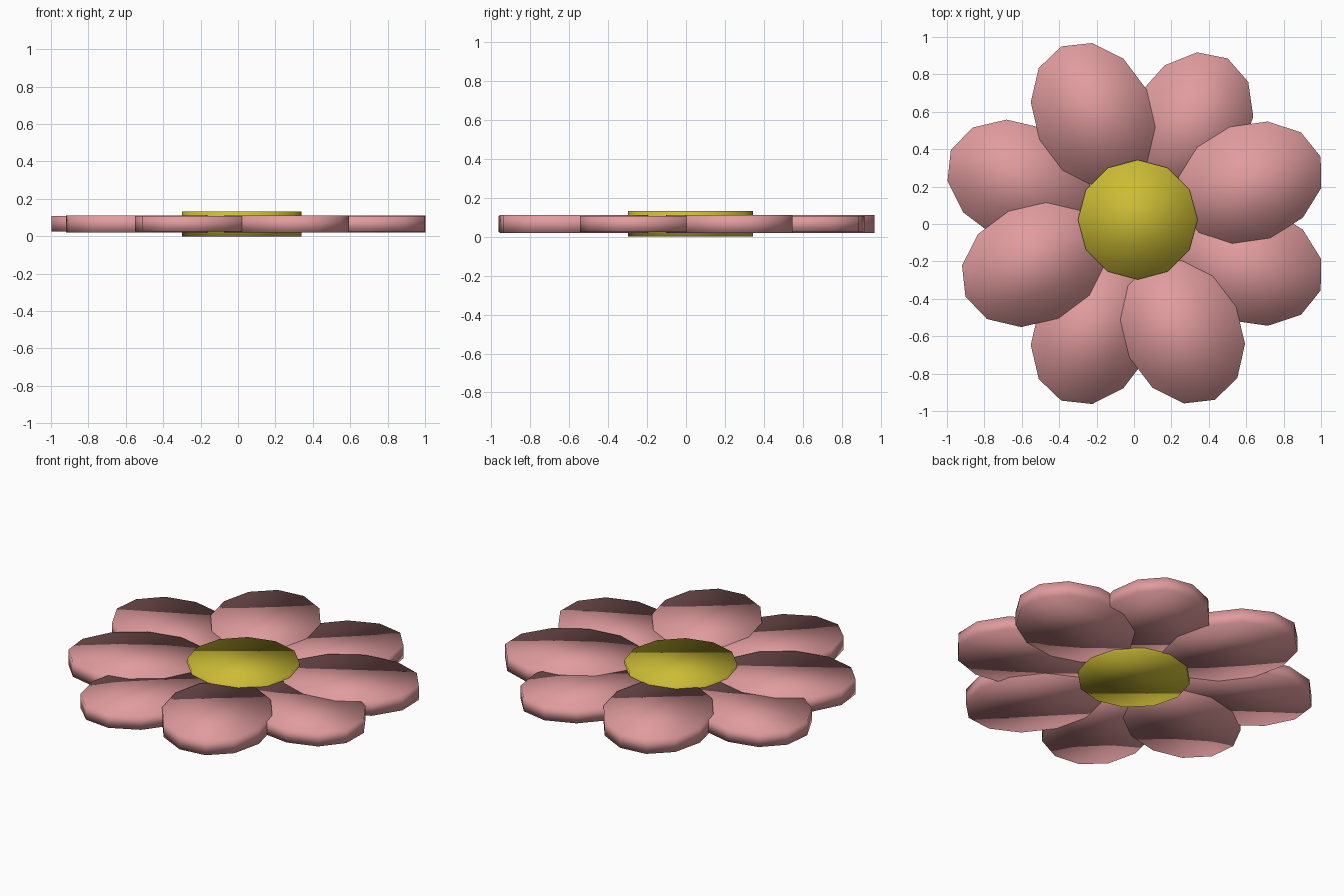
import bpy
from math import radians

if "Cube" in bpy.data.objects:
    bpy.data.objects.remove(bpy.data.objects["Cube"])


def material(name, rgb):
    mat = bpy.data.materials.new(name)
    mat.diffuse_color = (*rgb, 1)
    mat.use_nodes = True
    mat.node_tree.nodes["Principled BSDF"].inputs["Base Color"].default_value = mat.diffuse_color
    return mat


pink = material("petal_pink", (0.75, 0.33, 0.34))
yellow = material("centre_yellow", (0.6, 0.5, 0.035))
MID_Z = 0.066


def disc(name, x, y, length, width, half_height, angle, mat):
    """Flat twelve-sided disc with soft shading, stretched to an ellipse."""
    bpy.ops.mesh.primitive_cylinder_add(vertices=12, radius=1, depth=2,
                                        location=(x, y, MID_Z))
    ob = bpy.context.object
    ob.name = name
    ob.scale = (length, width, half_height)
    ob.rotation_euler.z = radians(angle)
    bpy.ops.object.transform_apply(location=False, rotation=True, scale=True)
    bpy.ops.object.shade_smooth()
    ob.data.materials.append(mat)


# Petals: x, y, turn in degrees; every other one is thicker and covers its neighbours
petals = [
    (0.62, 0.222, 20), (0.30, 0.537, 60),
    (-0.219, 0.585, 115), (-0.615, 0.225, 155),
    (-0.537, -0.218, 205), (-0.219, -0.58, 245),
    (0.26, -0.577, 295.5), (0.62, -0.218, 340),
]
for i, (x, y, turn) in enumerate(petals):
    half = 0.0455 if i % 2 == 0 else 0.0415
    disc(f"petal_{i + 1}", x, y, 0.402, 0.316, half, turn, pink)

# Flower centre
disc("flower_centre", 0.02, 0.023, 0.32, 0.32, MID_Z, 0, yellow)
